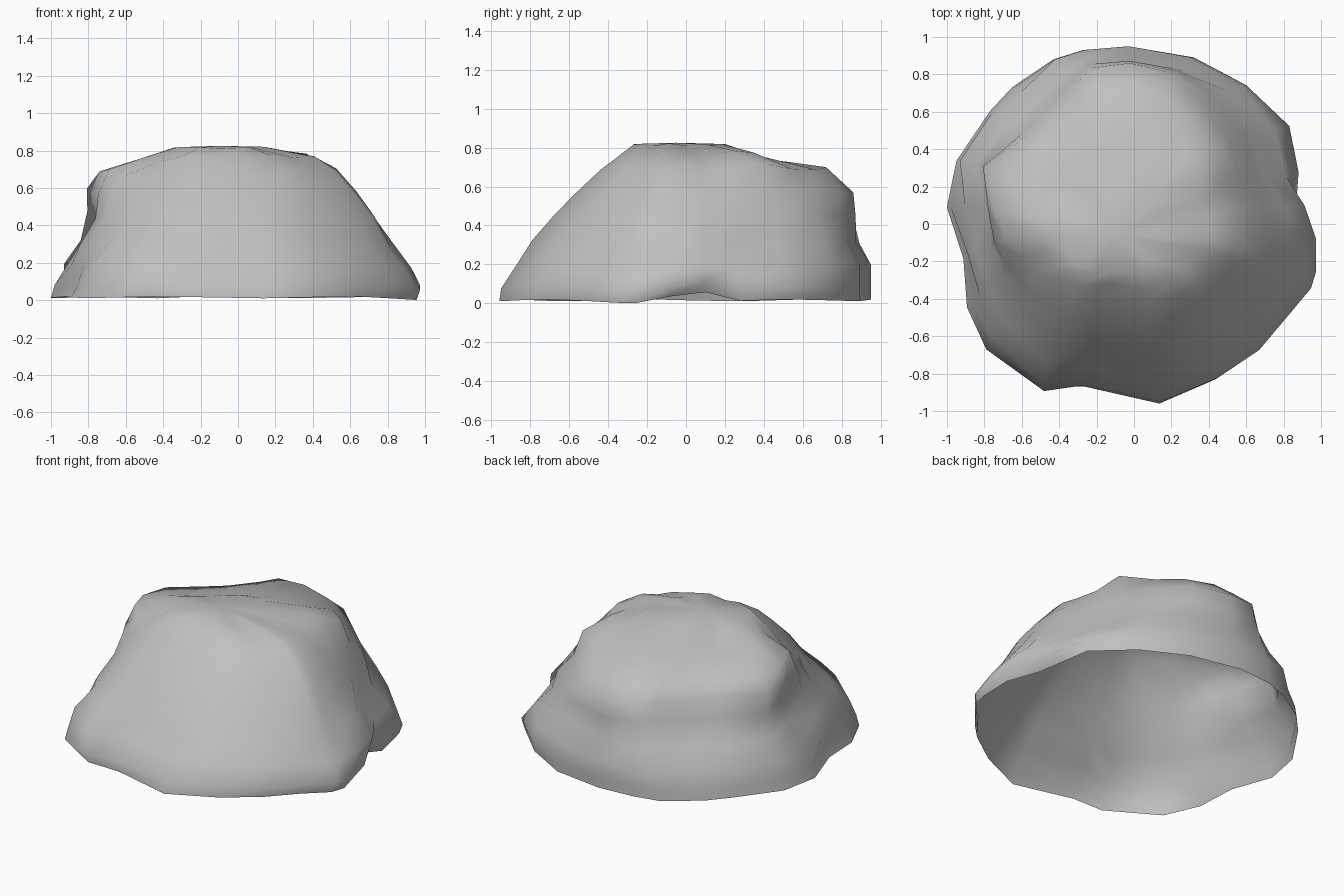
import bpy
import bmesh
import math
from mathutils import Vector

cube = bpy.data.objects.get("Cube")
if cube:
    bpy.data.objects.remove(cube, do_unlink=True)

# Stone colour
stone = bpy.data.materials.new("stone grey")
stone.use_nodes = True
grey = (0.53, 0.53, 0.53, 1)
stone.diffuse_color = grey
stone.node_tree.nodes["Principled BSDF"].inputs["Base Color"].default_value = grey

# Ground outline of the boulder, counter-clockwise
outline = [(1, -.27), (.99, -.08), (.96, .1), (.88, .28), (.83, .53), (.6, .75),
           (.32, .9), (-.03, .96), (-.27, .94), (-.43, .89), (-.65, .74),
           (-.77, .61), (-.95, .34), (-1, .09), (-.94, -.2), (-.9, -.45),
           (-.79, -.67), (-.48, -.87), (-.26, -.87), (.14, -.96), (.45, -.83),
           (.67, -.68), (.82, -.5), (.97, -.36)]

# Layers: height, then reach towards -x, +x, -y, +y
layers = [(.01, 1, .97, .96, .95), (.075, .98, 1, .95, .95), (.19, .98, .95, .87, .95),
          (.31, .93, .84, .79, .91), (.45, .86, .73, .67, .88),
          (.57, .83, .64, .56, .86), (.69, .74, .53, .44, .72),
          (.76, .54, .41, .34, .42), (.81, .34, .14, .27, .2)]

# Dents and bulges: centre, radius, push
dents = [((-.88, .1, .35), .27, (.14, 0, 0)),       # side groove
         ((-.92, -.3, .12), .2, (.06, .03, 0)),
         ((-.72, -.36, .45), .38, (.07, .04, -.02)),  # lean side slope
         ((-.55, -.28, .68), .25, (.03, .03, -.04)),
         ((.97, .06, 0), .17, (-.12, 0, .05)),      # nick under the rim
         ((.92, -.27, .2), .25, (-.04, .02, -.04)),
         ((.78, .42, .3), .24, (-.06, -.05, 0)),    # step at the back corner
         ((.5, .6, .62), .25, (-.04, -.04, -.02)),
         ((.12, .9, .32), .2, (0, -.08, 0)),        # ledge along the back
         ((-.55, .62, .5), .42, (.08, -.08, 0)),    # gentle back slope
         ((-.42, .3, .75), .35, (0, 0, -.05)),
         ((-.05, .42, .75), .22, (0, 0, -.03)),
         ((-.45, -.8, .2), .2, (-.02, -.06, 0)),    # front shoulder
         ((-.22, -.72, .22), .16, (0, .04, 0)),
         ((.36, .34, .73), .2, (.04, .03, .02)),    # crown corners
         ((-.27, -.2, .81), .22, (-.05, -.03, 0)),
         ((-.8, .38, .58), .2, (-.03, .01, .02))]


def weather(p):
    """Move a point by every dent within reach."""
    moved = p.copy()
    for centre, radius, push in dents:
        t = (p - Vector(centre)).length / radius
        if t < 1:
            moved += Vector(push) * (1 - t * t)
    return moved


# Open boulder shell, lofted layer by layer
bm = bmesh.new()
rings = []
for level, (z, left, right, front, back) in enumerate(layers):
    ring = []
    ripple = .01 if 1 < level < 7 else .005
    for i, (x, y) in enumerate(outline):
        p = Vector((x * (right if x > 0 else left),
                    y / .96 * (back if y > 0 else front),
                    z + ripple * math.sin(i * 1.9 + level)))
        ring.append(bm.verts.new(weather(p)))
    rings.append(ring)
for low, high in zip(rings, rings[1:]):
    for i in range(len(low)):
        j = (i + 1) % len(low)
        bm.faces.new((low[i], low[j], high[j], high[i]))
crown = bm.verts.new((-.1, -.05, .82))
top = rings[-1]
for i in range(len(top)):
    bm.faces.new((top[i], top[(i + 1) % len(top)], crown))

# Rest the rim on the ground
lowest = min(v.co.z for v in bm.verts)
bmesh.ops.translate(bm, verts=bm.verts, vec=(0, 0, -lowest))

mesh = bpy.data.meshes.new("boulder")
bm.to_mesh(mesh)
bm.free()
mesh.materials.append(stone)
boulder = bpy.data.objects.new("boulder", mesh)
bpy.context.collection.objects.link(boulder)
bpy.context.view_layer.objects.active = boulder
boulder.select_set(True)
bpy.ops.object.shade_smooth_by_angle(angle=math.radians(60))
